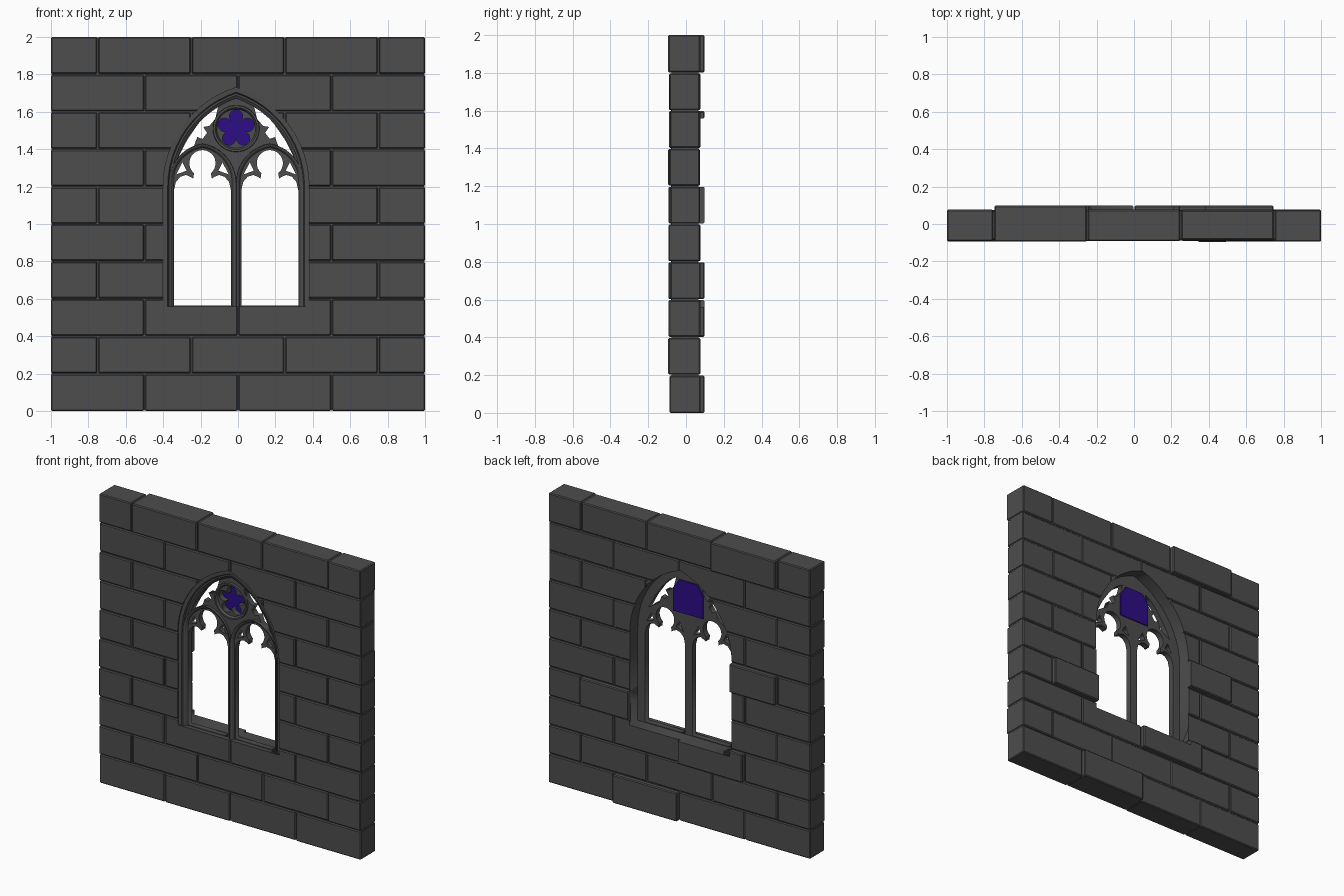
import bpy, bmesh, math, random
from mathutils import Vector

if "Cube" in bpy.data.objects:
    bpy.data.objects.remove(bpy.data.objects["Cube"])
random.seed(4)
CX = -0.01        # window axis
BASE = 0.56       # sill height
SPRING = 1.2      # main arch springing


def material(name, rgb):
    m = bpy.data.materials.new(name)
    m.use_nodes = True
    m.diffuse_color = (*rgb, 1)
    bsdf = next(n for n in m.node_tree.nodes if n.type == 'BSDF_PRINCIPLED')
    bsdf.inputs["Base Color"].default_value = (*rgb, 1)
    bsdf.inputs["Roughness"].default_value = 0.9
    return m


STONE = material("dark grey stone", (0.075, 0.075, 0.075))
GLASS = material("violet glass", (0.026, 0.004, 0.24))


def finish(name, bm, mat):
    me = bpy.data.meshes.new(name)
    bm.to_mesh(me)
    bm.free()
    me.materials.append(mat)
    ob = bpy.data.objects.new(name, me)
    bpy.context.scene.collection.objects.link(ob)
    return ob


def arc(cx, cz, r, a0, a1, n):
    """Points along an arc, angles in degrees."""
    angles = [math.radians(a0 + (a1 - a0) * i / n) for i in range(n + 1)]
    return [(cx + r * math.cos(a), cz + r * math.sin(a)) for a in angles]


def pointed_arch(cx, half, spring, rise, inset=0.0, n=12):
    """Open outline of a pointed arch with straight legs, right foot to left foot."""
    radius = (half * half + rise * rise) / (2 * half)
    off, r = radius - half, radius - inset
    top = math.degrees(math.acos(off / r))
    side = [(half - inset, BASE)] + arc(-off, spring, r, 0, top, n)
    return [(cx + x, z) for x, z in side] + [(cx - x, z) for x, z in side[-2::-1]]


def plate(name, outlines, y0, y1, mat):
    """Flat panel between y0 and y1; outlines after the first are holes."""
    cu = bpy.data.curves.new(name, 'CURVE')
    cu.dimensions, cu.fill_mode = '2D', 'BOTH'
    cu.extrude = (y1 - y0) / 2
    for pts in outlines:
        sp = cu.splines.new('POLY')
        sp.points.add(len(pts) - 1)
        for p, (x, z) in zip(sp.points, pts):
            p.co = (x, z, 0, 1)
        sp.use_cyclic_u = True
    tmp = bpy.data.objects.new(name, cu)
    bpy.context.scene.collection.objects.link(tmp)
    me = bpy.data.meshes.new_from_object(
        tmp.evaluated_get(bpy.context.evaluated_depsgraph_get()))
    bpy.data.objects.remove(tmp)
    bm = bmesh.new()
    bm.from_mesh(me)
    bpy.data.meshes.remove(me)
    for v in bm.verts:
        x, z, d = v.co
        v.co = Vector((x, (y0 + y1) / 2 - d, z))
    bmesh.ops.remove_doubles(bm, verts=bm.verts, dist=1e-5)
    bmesh.ops.recalc_face_normals(bm, faces=bm.faces)
    return finish(name, bm, mat)


def moulding(name, loops, closed=False):
    """Skin a moulding through matching outlines given as (points, y)."""
    bm = bmesh.new()
    rows = [[bm.verts.new((x, y, z)) for x, z in pts] for pts, y in loops]
    n = len(rows[0])
    for a, b in zip(rows, rows[1:]):
        for i in range(n if closed else n - 1):
            j = (i + 1) % n
            bm.faces.new((a[i], a[j], b[j], b[i]))
    bmesh.ops.recalc_face_normals(bm, faces=bm.faces)
    if sum(f.normal.y * f.calc_area() for f in bm.faces) > 0:
        bmesh.ops.reverse_faces(bm, faces=bm.faces)
    return finish(name, bm, STONE)


def box(bm, x0, x1, y0, y1, z0, z1, bevel):
    verts = bmesh.ops.create_cube(bm, size=1)["verts"]
    for v in verts:
        v.co = Vector((x0 if v.co.x < 0 else x1, y0 if v.co.y < 0 else y1,
                       z0 if v.co.z < 0 else z1))
    if bevel:
        edges = list({e for v in verts for e in v.link_edges})
        bmesh.ops.bevel(bm, geom=edges, offset=bevel, segments=1, affect='EDGES')


# Coursed stone blocks, a few standing proud at the back
PROUD = {(0, 0), (2, -0.5), (3, 0.25), (5, -0.75), (7, -0.25), (9, -0.75)}
GAP = 0.003
bm = bmesh.new()
for row in range(10):
    joints = [-1, -0.75, -0.25, 0.25, 0.75, 1] if row % 2 else [-1, -0.5, 0, 0.5, 1]
    for x0, x1 in zip(joints, joints[1:]):
        front = -random.uniform(0.083, 0.095)
        back = 0.098 if (row, x0) in PROUD else random.uniform(0.071, 0.077)
        box(bm, x0 + GAP * (x0 > -1), x1 - GAP * (x1 < 1), front, back,
            row * 0.2 + GAP * (row > 0), row * 0.2 + 0.2 - GAP * (row < 9), 0.006)
blocks = finish("wall_blocks", bm, STONE)

# Mortar core behind the joints
bm = bmesh.new()
box(bm, -0.996, 0.996, -0.077, 0.066, 0.004, 1.996, 0)
core = finish("wall_core", bm, STONE)

# Cut the pointed window opening through the wall
HALF, RISE = 0.39, 0.53
cutter = plate("opening_cutter", [pointed_arch(CX, HALF, SPRING, RISE)], -0.3, 0.3, STONE)
cutter.hide_render = True
for ob in (blocks, core):
    mod = ob.modifiers.new("opening", 'BOOLEAN')
    mod.operation, mod.solver, mod.object = 'DIFFERENCE', 'EXACT', cutter
    bpy.context.view_layer.objects.active = ob
    bpy.ops.object.modifier_apply(modifier=mod.name)
bpy.data.objects.remove(cutter)

# Tracery openings, drawn for one side and mirrored
LANCET = 0.18
ROSE = 1.51
half_light = [(0.1525, BASE + 0.004), (0.1525, 1.18), (0.142, 1.225), (0.118, 1.253),
              (0.088, 1.262), (0.064, 1.252), (0.05, 1.243)]
half_light += arc(0, 1.325, 0.07, -50, 90, 10)
light = half_light + [(-x, z) for x, z in half_light[-2::-1]]
eye = [(0.085, 1.285), (0.14, 1.265), (0.107, 1.33)]
side_light = [(0.305, 1.364), (0.262, 1.449), (0.203, 1.535), (0.15, 1.594),
              (0.096, 1.626), (0.112, 1.561), (0.144, 1.524), (0.176, 1.519),
              (0.155, 1.487), (0.18, 1.455), (0.208, 1.465), (0.225, 1.417)]
holes = []
for s in (-1, 1):
    holes.append([(CX + s * x, z) for x, z in side_light])
    holes.append([(CX + s * LANCET + x, z) for x, z in light])
    for t in (-1, 1):
        holes.append([(CX + s * LANCET + t * x, z) for x, z in eye])

# Five-lobed rose opening
rose = []
for k in range(5):
    a = 90 + 72 * k
    rad = math.radians(a)
    rose += arc(CX + 0.064 * math.cos(rad), ROSE + 0.064 * math.sin(rad),
                0.036, a - 128, a + 128, 10)
holes.append(rose)
plate("window_tracery", [pointed_arch(CX, HALF, SPRING, RISE)] + holes,
      -0.055, -0.015, STONE)

# Stepped moulding around the main arch
steps = [(0, -0.08), (0.024, -0.078), (0.03, -0.066), (0.04, -0.066), (0.056, -0.054)]
moulding("arch_moulding",
         [(pointed_arch(CX, HALF, SPRING, RISE, d), y) for d, y in steps])

# Mouldings around both lights, meeting in the mullion
steps = [(0, -0.054), (0.001, -0.073), (0.012, -0.068), (0.022, -0.054)]
for name, s in (("right_light_moulding", -1), ("left_light_moulding", 1)):
    moulding(name, [(pointed_arch(CX + s * LANCET, 0.18, 1.22, 0.21, d), y)
                    for d, y in steps])

# Round moulding about the rose
rings = [(0.125, -0.054), (0.123, -0.07), (0.112, -0.07), (0.103, -0.054)]
moulding("rose_ring", [(arc(CX, ROSE, r, 0, 350, 35), y) for r, y in rings], True)

# Coloured pane behind the rose
half_pane = [(0.115, 1.395), (0.115, 1.55), (0.07, 1.62)]
pane = half_pane + [(-x, z) for x, z in reversed(half_pane)]
plate("rose_glass", [[(CX + x, z) for x, z in pane]], -0.0155, -0.0075, GLASS)
